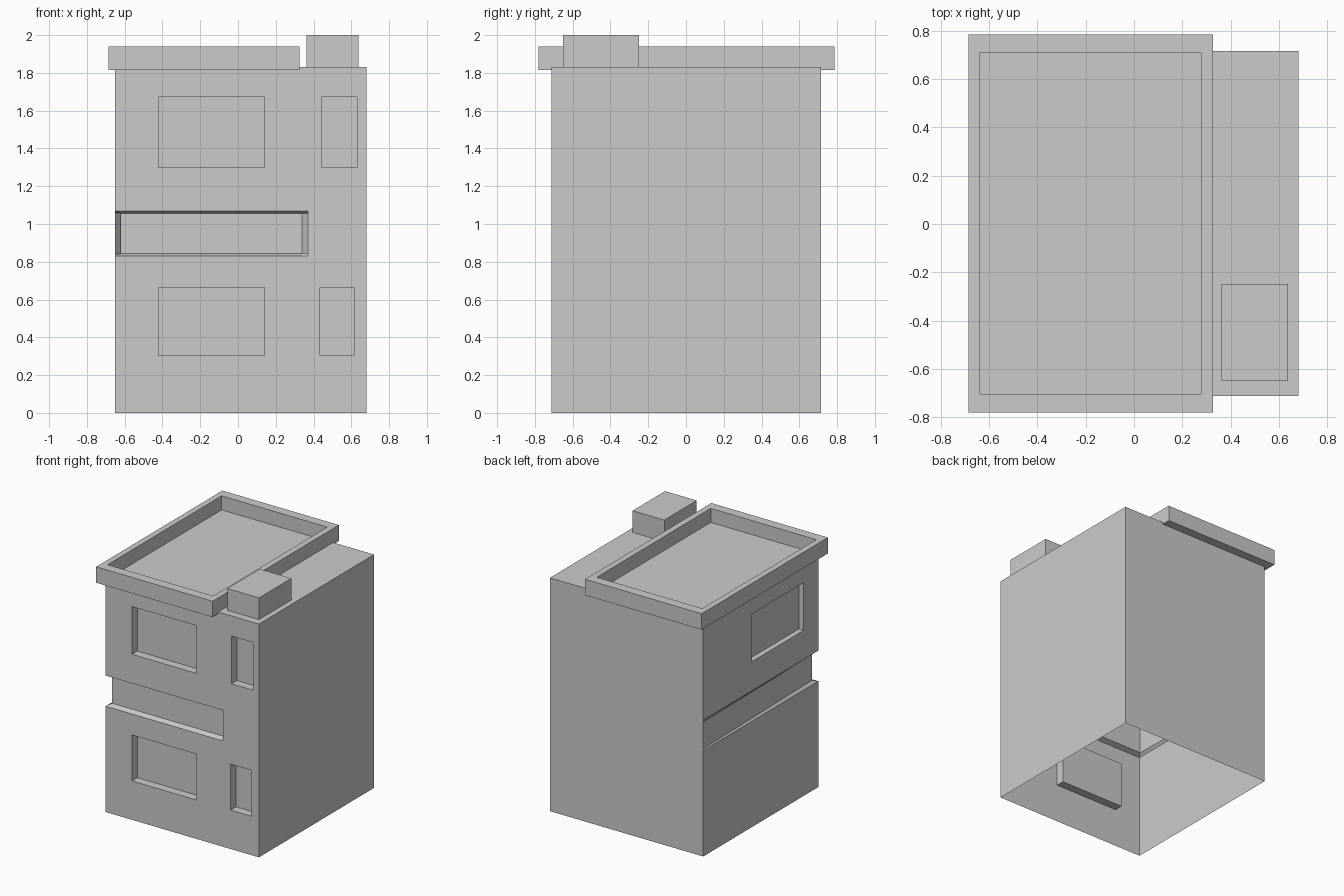
import bpy, bmesh

if "Cube" in bpy.data.objects:
    bpy.data.objects.remove(bpy.data.objects["Cube"])


def make_object(name, bm):
    bmesh.ops.recalc_face_normals(bm, faces=bm.faces)
    mesh = bpy.data.meshes.new(name)
    bm.to_mesh(mesh)
    bm.free()
    obj = bpy.data.objects.new(name, mesh)
    bpy.context.collection.objects.link(obj)
    return obj


def add_loft(bm, loops, closed=False):
    """Skin a stack of point loops; cap the ends, or join last to first."""
    rings = [[bm.verts.new(p) for p in loop] for loop in loops]
    pairs = list(zip(rings, rings[1:]))
    if closed:
        pairs.append((rings[-1], rings[0]))
    for a, b in pairs:
        for i in range(len(a)):
            j = (i + 1) % len(a)
            bm.faces.new((a[i], a[j], b[j], b[i]))
    if not closed:
        bm.faces.new(rings[0])
        bm.faces.new(rings[-1])


def rect(x0, x1, y0, y1, z):
    return [(x0, y0, z), (x1, y0, z), (x1, y1, z), (x0, y1, z)]


def add_box(bm, x0, x1, y0, y1, z0, z1):
    add_loft(bm, [rect(x0, x1, y0, y1, z0), rect(x0, x1, y0, y1, z1)])


# Building body: stacked plan outlines, pulled in at the band on front and left
L, R, F, B = -0.65, 0.68, -0.712, 0.715


def outline(z, inset):
    front = F + 0.04 * inset
    return [(L + 0.027 * inset, front, z), (0.34, front, z), (0.37, F, z),
            (R, F, z), (R, B, z), (L, B, z)]


bm = bmesh.new()
levels = [(0, 0), (0.83, 0), (0.845, 1), (1.055, 1), (1.07, 0), (1.83, 0)]
add_loft(bm, [outline(z, inset) for z, inset in levels])
body = make_object("building_body", bm)

# Window recesses: four on the front, one on the left side
bm = bmesh.new()
for x0, x1, z0, z1 in [(-0.422, 0.14, 1.298, 1.672), (0.443, 0.63, 1.298, 1.672),
                       (-0.422, 0.14, 0.305, 0.665), (0.434, 0.614, 0.305, 0.665)]:
    add_box(bm, x0, x1, F - 0.1, F + 0.067, z0, z1)
add_box(bm, L - 0.1, L + 0.042, -0.53, 0.11, 1.298, 1.672)
cutter = make_object("window_cutter", bm)
cutter.hide_render = True

cut = body.modifiers.new("windows", 'BOOLEAN')
cut.operation = 'DIFFERENCE'
cut.solver = 'EXACT'
cut.object = cutter
bpy.context.view_layer.objects.active = body
bpy.ops.object.modifier_apply(modifier=cut.name)
bpy.data.objects.remove(cutter)

# Open underside of the body
bm = bmesh.new()
bm.from_mesh(body.data)
floor = [f for f in bm.faces if all(v.co.z < 0.001 for v in f.verts)]
bmesh.ops.delete(bm, geom=floor, context='FACES_ONLY')
bm.to_mesh(body.data)
bm.free()

# Overhanging parapet frame around the roof
bm = bmesh.new()
outer = (-0.685, 0.326, -0.78, 0.785)
inner = (-0.638, 0.278, -0.704, 0.709)
add_loft(bm, [rect(*outer, 1.815), rect(*outer, 1.94),
              rect(*inner, 1.94), rect(*inner, 1.815)], closed=True)
make_object("roof_parapet", bm)

# Chimney block
bm = bmesh.new()
add_box(bm, 0.362, 0.637, -0.65, -0.248, 1.83, 2.0)
make_object("chimney", bm)
